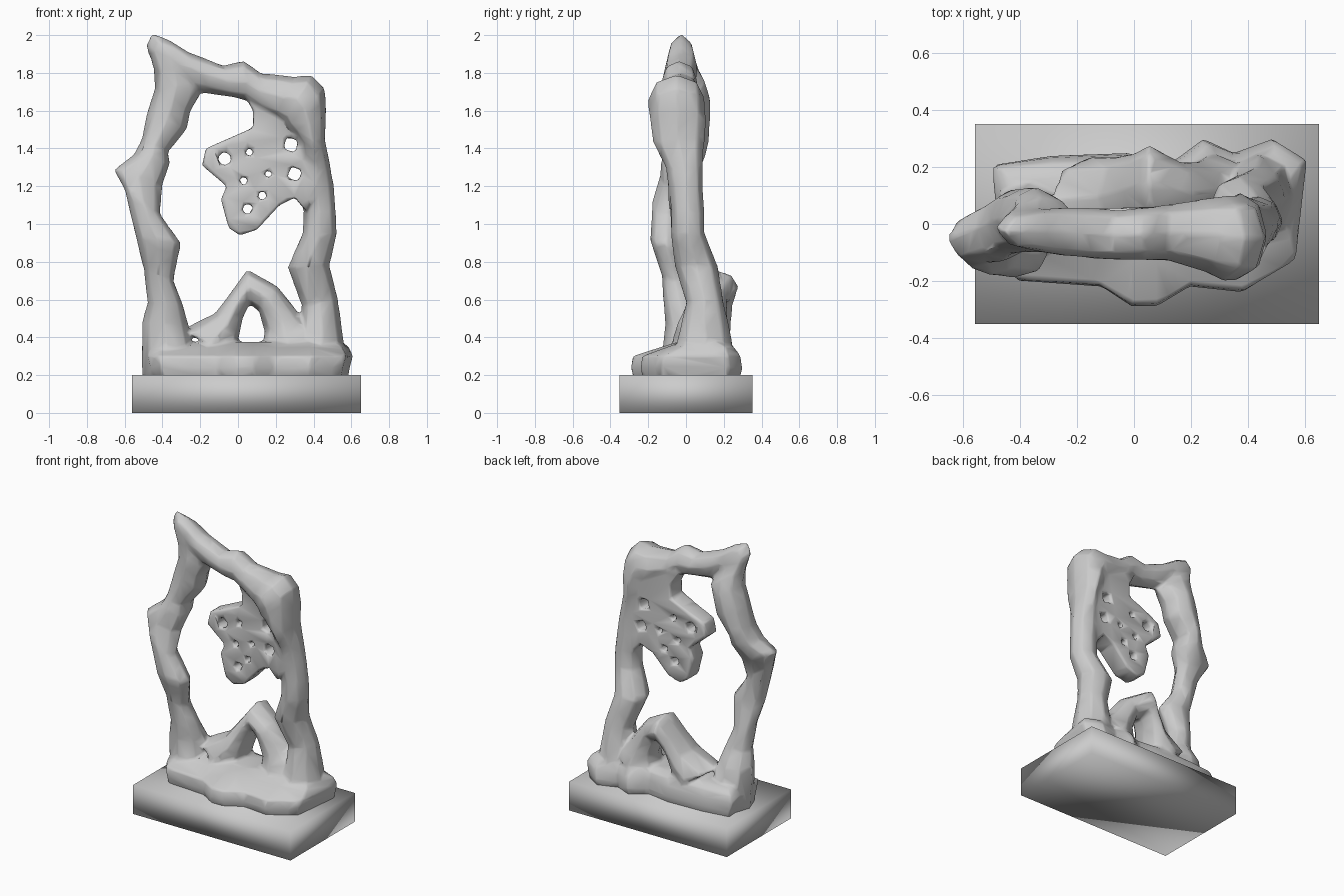
import bpy, bmesh, math
from mathutils import Vector

if "Cube" in bpy.data.objects:
    bpy.data.objects.remove(bpy.data.objects["Cube"])


def finish(bm, name):
    bmesh.ops.recalc_face_normals(bm, faces=bm.faces)
    me = bpy.data.meshes.new(name)
    bm.to_mesh(me)
    bm.free()
    ob = bpy.data.objects.new(name, me)
    bpy.context.collection.objects.link(ob)
    return ob


def loft(name, rings):
    """Closed solid through a list of equal-length point rings."""
    bm = bmesh.new()
    loops = [[bm.verts.new(p) for p in r] for r in rings]
    for a, b in zip(loops, loops[1:]):
        n = len(a)
        for i in range(n):
            bm.faces.new((a[i], a[(i + 1) % n], b[(i + 1) % n], b[i]))
    bm.faces.new(loops[0])
    bm.faces.new(loops[-1])
    bmesh.ops.triangulate(bm, faces=bm.faces)
    return finish(bm, name)


def limb(name, stations, sides=8):
    """Tube from (outer x, outer z, inner x, inner z, y front, y back)."""
    rings = []
    for ox, oz, ix, iz, y0, y1 in stations:
        c = Vector(((ox + ix) / 2, (y0 + y1) / 2, (oz + iz) / 2))
        u = Vector(((ox - ix) / 2, 0, (oz - iz) / 2))
        v = Vector((0, (y1 - y0) / 2, 0))
        rings.append([c + u * math.cos(t) + v * math.sin(t)
                      for t in (2 * math.pi * k / sides for k in range(sides))])
    return loft(name, rings)


# Rectangular plinth
bm = bmesh.new()
bmesh.ops.create_cube(bm, size=1)
for v in bm.verts:
    v.co = Vector((v.co.x * 1.21 + 0.045, v.co.y * 0.705, v.co.z * 0.2 + 0.1))
finish(bm, "plinth")

# Left column, top beam and right column, each read as outer/inner edges
left = limb("left_column", [
    (-.51, .19, -.2, .19, -.14, .2), (-.51, .48, -.26, .46, -.11, .12),
    (-.48, .58, -.29, .57, -.12, .06), (-.5, .76, -.34, .70, -.13, .02),
    (-.54, .92, -.30, .90, -.19, -.02), (-.6, 1.18, -.41, 1.05, -.18, -.02),
    (-.66, 1.29, -.40, 1.2, -.14, .04), (-.55, 1.37, -.36, 1.32, -.13, .1),
    (-.51, 1.45, -.37, 1.38, -.11, .12), (-.48, 1.6, -.27, 1.5, -.1, .13),
    (-.44, 1.72, -.25, 1.6, -.1, .13), (-.45, 1.83, -.2, 1.68, -.1, .1),
    (-.49, 1.95, -.2, 1.69, -.09, .06), (-.455, 2.01, -.19, 1.69, -.1, .05),
    (-.37, 1.98, -.17, 1.69, -.11, .06), (-.26, 1.91, -.1, 1.68, -.12, .06)])
right = limb("beam_and_right_column", [
    (-.37, 1.98, -.17, 1.69, -.11, .06), (-.26, 1.91, -.1, 1.68, -.12, .06),
    (-.08, 1.84, -.02, 1.67, -.13, .05), (.03, 1.865, .05, 1.65, -.13, .06),
    (.12, 1.8, .12, 1.6, -.13, .07), (.30, 1.78, .2, 1.56, -.17, .09),
    (.39, 1.79, .24, 1.53, -.2, .1), (.46, 1.72, .25, 1.5, -.2, .1),
    (.468, 1.6, .28, 1.48, -.19, .11), (.46, 1.45, .33, 1.43, -.18, .1),
    (.49, 1.3, .34, 1.3, -.11, .09), (.51, 1.2, .32, 1.16, -.09, .09),
    (.52, 1.05, .345, 1.08, -.08, .1), (.525, .95, .34, .95, -.08, .1),
    (.485, .78, .262, .77, -.06, .17), (.53, .6, .335, .57, 0, .2),
    (.56, .38, .33, .44, -.04, .24), (.57, .19, .25, .19, -.1, .27)])

# Small arch with its opening between the columns
arch = limb("small_arch", [
    (-.3, .44, .0, .28, -.08, .24), (-.12, .53, .005, .4, -.05, .24),
    (-.03, .65, .025, .5, 0, .25), (.05, .76, .06, .575, .02, .28),
    (.21, .67, .11, .54, 0, .22), (.32, .53, .14, .43, 0, .22),
    (.44, .4, .12, .31, -.05, .25)])

# Low spreading mound at the foot
outline = [(-.5, .21), (-.3, .24), (-.03, .25), (.14, .22), (.25, .3), (.36, .25),
           (.5, .3), (.61, .23), (.57, -.13), (.39, -.24), (.2, -.22), (.08, -.29),
           (-.01, -.29), (-.12, -.22), (-.42, -.2), (-.48, -.1), (-.49, .08)]


def layer(z, sx, sy, cy=0.0):
    return [(.05 + (x - .05) * sx, cy + y * sy, z) for x, y in outline]


mound = loft("mound", [layer(.18, .95, .96), layer(.24, .97, 1), layer(.3, 1, .97),
                       layer(.35, .96, .65, .06), layer(.375, .9, .4, .07)])

# Perforated web: flat outline with holes, thickened
web_edge = [(.40, 1.70), (.03, 1.69), (.08, 1.6), (.08, 1.51), (-.17, 1.4),
            (-.19, 1.31), (-.06, 1.2), (-.09, 1.13), (-.05, .98), (.01, .94),
            (.1, .97), (.22, 1.1), (.3, 1.14), (.36, 1.07), (.42, 1.2)]
holes = [(-.07, 1.345, .04, 5), (.06, 1.38, .026, 4), (.28, 1.42, .047, 4),
         (.30, 1.265, .045, 4), (.16, 1.265, .035, 3), (.03, 1.23, .038, 3),
         (.13, 1.15, .03, 4), (.05, 1.08, .035, 4)]
cu = bpy.data.curves.new("web_curve", 'CURVE')
cu.dimensions = '2D'
cu.fill_mode = 'BOTH'
cu.extrude = .085
loops = [web_edge] + [[(x + r * math.cos(.5 + i * 6.2832 / n), z + r * math.sin(.5 + i * 6.2832 / n))
                       for i in range(n)] for x, z, r, n in holes]
for pts in loops:
    sp = cu.splines.new('POLY')
    sp.points.add(len(pts) - 1)
    for p, (x, z) in zip(sp.points, pts):
        p.co = (x, z, 0, 1)
    sp.use_cyclic_u = True
tmp = bpy.data.objects.new("web_helper", cu)
bpy.context.collection.objects.link(tmp)
bpy.context.view_layer.update()
bm = bmesh.new()
bm.from_mesh(tmp.evaluated_get(bpy.context.evaluated_depsgraph_get()).to_mesh())
bpy.data.objects.remove(tmp)
bmesh.ops.remove_doubles(bm, verts=bm.verts, dist=.0005)
for v in bm.verts:
    x, z, d = v.co
    # thinner towards the free tip
    v.co = Vector((x, -.01 + d * (.75 + .6 * max(0, x)), z))
web = finish(bm, "web")

# Fuse the organic parts into one carved body
bpy.ops.object.select_all(action='DESELECT')
for ob in (left, right, arch, mound, web):
    ob.select_set(True)
bpy.context.view_layer.objects.active = left
bpy.ops.object.join()
body = bpy.context.view_layer.objects.active
body.name = "carved_frame"
rm = body.modifiers.new("fuse", 'REMESH')
rm.mode = 'VOXEL'
rm.voxel_size = .011
rm.use_smooth_shade = True
sm = body.modifiers.new("soften", 'SMOOTH')
sm.factor = .5
sm.iterations = 6
dc = body.modifiers.new("facet", 'DECIMATE')
dc.ratio = .045
for ob in bpy.data.objects:
    for p in ob.data.polygons:
        p.use_smooth = True
